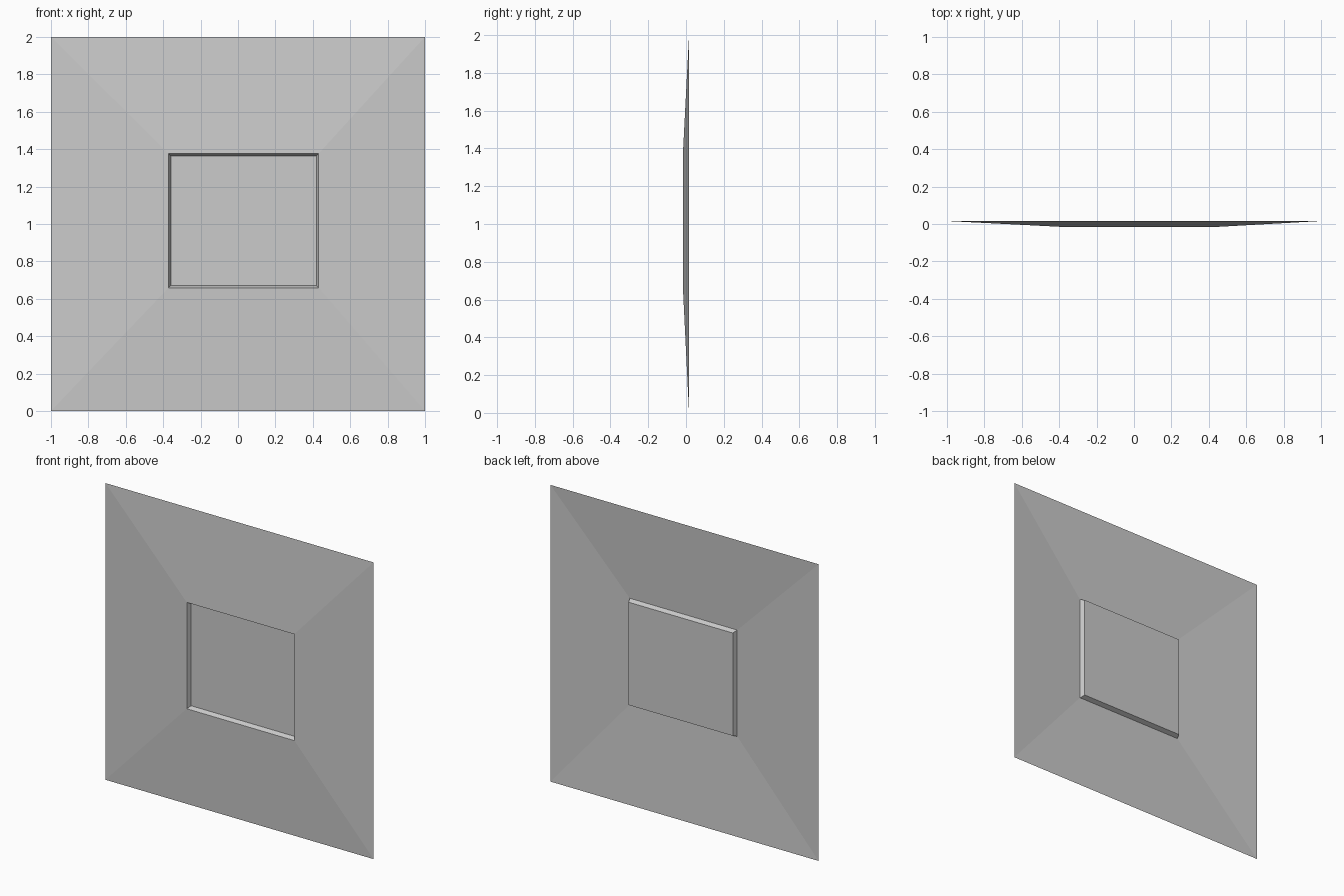
import bpy
import bmesh

if "Cube" in bpy.data.objects:
    bpy.data.objects.remove(bpy.data.objects["Cube"])

# Single flat colour
grey = bpy.data.materials.new("plain grey")
grey.diffuse_color = (0.6, 0.6, 0.6, 1.0)
grey.use_nodes = True
grey.node_tree.nodes["Principled BSDF"].inputs["Base Color"].default_value = grey.diffuse_color

# Recess outline and panel depth
X0, X1, Z0, Z1 = -0.375, 0.435, 0.655, 1.38
FRONT, BACK = -0.016, 0.016


def rect_loop(bm, x0, x1, z0, z1, y):
    """Four corner vertices, anticlockwise seen from the front."""
    return [bm.verts.new((x, y, z)) for x, z in ((x0, z0), (x1, z0), (x1, z1), (x0, z1))]


def inset_loop(bm, d, y):
    return rect_loop(bm, X0 + d, X1 - d, Z0 + d, Z1 - d, y)


def bridge(bm, outer, inner):
    for i in range(4):
        j = (i + 1) % 4
        bm.faces.new((outer[i], outer[j], inner[j], inner[i]))


def make_object(name, bm):
    mesh = bpy.data.meshes.new(name)
    bm.to_mesh(mesh)
    bm.free()
    mesh.materials.append(grey)
    obj = bpy.data.objects.new(name, mesh)
    bpy.context.collection.objects.link(obj)
    return obj


# Four sloping sides rising to the recess, with a thin flat lip
bm = bmesh.new()
rim = rect_loop(bm, -1, 1, 0, 2, BACK)
crest = inset_loop(bm, 0, FRONT)
lip = inset_loop(bm, 0.004, FRONT)
bridge(bm, rim, crest)
bridge(bm, crest, lip)
make_object("sloped_panel", bm)

# Tapered recess walls and flat floor
bm = bmesh.new()
top = inset_loop(bm, 0.004, FRONT)
floor = inset_loop(bm, 0.016, BACK - 0.002)
bridge(bm, top, floor)
bm.faces.new(floor)
make_object("recessed_tray", bm)
